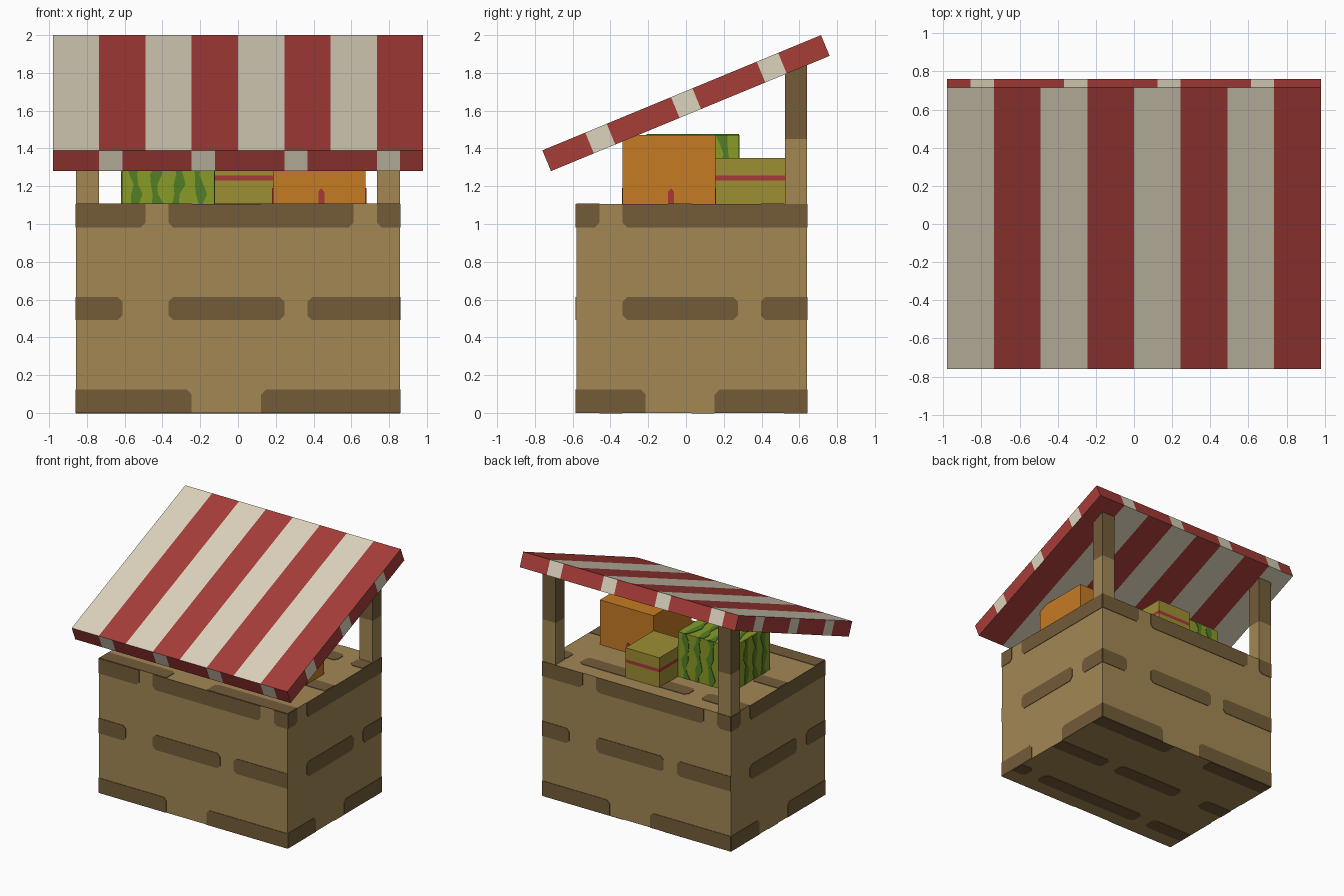
import bpy, bmesh, math
from mathutils import Vector, Matrix

cube = bpy.data.objects.get("Cube")
if cube:
    bpy.data.objects.remove(cube, do_unlink=True)


def material(name, rgb):
    """Flat material from display values 0-255, stored as linear."""
    lin = [(c / 255 / 12.92) if c < 11 else ((c / 255 + 0.055) / 1.055) ** 2.4 for c in rgb]
    m = bpy.data.materials.new(name)
    m.use_nodes = True
    m.diffuse_color = (*lin, 1)
    m.node_tree.nodes["Principled BSDF"].inputs["Base Color"].default_value = (*lin, 1)
    return m


CREAM = material("cream cloth", (220, 211, 188))
RED = material("red cloth", (167, 61, 57))
WOOD = material("light wood", (163, 135, 84))
DARK = material("dark wood", (115, 92, 57))
ORANGE = material("pumpkin orange", (197, 123, 36))
LIME = material("melon light green", (137, 155, 38))
GREEN = material("melon dark green", (82, 127, 38))
OLIVE = material("olive box", (158, 142, 52))
BAND = material("red ribbon", (170, 55, 57))


def finish(name, bm, mats):
    me = bpy.data.meshes.new(name)
    bm.to_mesh(me)
    bm.free()
    for m in mats:
        me.materials.append(m)
    ob = bpy.data.objects.new(name, me)
    bpy.context.collection.objects.link(ob)
    return ob


def block(lo, hi):
    """Box bmesh between two corners."""
    lo, hi = Vector(lo), Vector(hi)
    bm = bmesh.new()
    mat = Matrix.Translation((lo + hi) / 2) @ Matrix.Diagonal((*(hi - lo), 1))
    bmesh.ops.create_cube(bm, size=1, matrix=mat)
    return bm


def slice_at(bm, axis, values):
    """Cut the mesh across an axis at each value."""
    for v in values:
        co, no = Vector(), Vector()
        co[axis], no[axis] = v, 1
        bmesh.ops.bisect_plane(bm, geom=bm.verts[:] + bm.edges[:] + bm.faces[:],
                               plane_co=co, plane_no=no)


def sides(lo, hi):
    """Frames (origin, u, v, width, height) of a box's six faces."""
    (a, b, c), (d, e, f) = lo, hi
    X, Y, Z = Vector((1, 0, 0)), Vector((0, 1, 0)), Vector((0, 0, 1))
    w, l, h = d - a, e - b, f - c
    return {"front": (Vector((a, b, c)), X, Z, w, h),
            "right": (Vector((d, b, c)), Y, Z, l, h),
            "back": (Vector((d, e, c)), -X, Z, w, h),
            "left": (Vector((a, e, c)), -Y, Z, l, h),
            "top": (Vector((a, b, f)), X, Y, w, l),
            "bottom": (Vector((a, e, c)), X, -Y, w, l)}


def plate(bm, frame, outline, thick=0.004):
    """Thin painted plate lying on a box face."""
    o, u, v = frame[:3]
    n = u.cross(v)
    face = bm.faces.new([bm.verts.new(o + u * p + v * q - n * 0.002) for p, q in outline])
    ext = bmesh.ops.extrude_face_region(bm, geom=[face])["geom"]
    verts = [g for g in ext if isinstance(g, bmesh.types.BMVert)]
    bmesh.ops.translate(bm, verts=verts, vec=n * (thick + 0.002))


def worn_rect(u0, u1, v0, v1, w, h, c=0.025):
    """Rectangle with corners clipped unless they touch the face border."""
    pts = []
    for p, q, s, t, first_u in ((u0, v0, 1, 1, False), (u1, v0, -1, 1, True),
                                (u1, v1, -1, -1, False), (u0, v1, 1, -1, True)):
        if min(p, w - p) < 0.01 or min(q, h - q) < 0.01:
            pts.append((p, q))
        else:
            a, b = (p + s * c, q), (p, q + t * c)
            pts += [a, b] if first_u else [b, a]
    return pts


# Counter with dark plank marks
lo, hi = (-0.857, -0.58, 0), (0.857, 0.64, 1.105)
finish("counter", block(lo, hi), [WOOD])
LONG = {0: [(0, 5), (8, 14)], 4: [(0, 2), (4, 9), (10, 14)], 8: [(0, 3), (4, 12), (13, 14)]}
SHORT = {0: [(0, 3), (6, 10)], 4: [(2, 7), (8, 10)], 8: [(0, 1), (2, 10)]}
bm = bmesh.new()
for side, frame in sides(lo, hi).items():
    w, h = frame[3:]
    rows, cells = (SHORT, 10) if side in ("left", "right") else (LONG, 14)
    du, dv = w / cells, h / (10 if side in ("top", "bottom") else 9)
    for r, spans in rows.items():
        for s, e in spans:
            plate(bm, frame, worn_rect(s * du, e * du, r * dv, (r + 1) * dv, w, h))
bmesh.ops.recalc_face_normals(bm, faces=bm.faces[:])
finish("counter_plank_marks", bm, [DARK])

# Back posts, dark above the middle
for side, x in (("left", 0.737), ("right", -0.857)):
    bm = block((x, 0.523, 1.1), (x + 0.12, 0.64, 1.84))
    slice_at(bm, 2, [1.45])
    for f in bm.faces:
        f.material_index = int(f.calc_center_median().z > 1.45)
    finish(side + "_post", bm, [WOOD, DARK])

# Sloping striped awning
W, L, T = 1.96, 1.596, 0.119
bm = block((-W / 2, -L / 2, -T / 2), (W / 2, L / 2, T / 2))
slice_at(bm, 0, [W * (i / 16 - 0.5) for i in range(1, 16)])
slice_at(bm, 1, [L * (j / 13 - 0.5) for j in range(1, 13)])
bm.normal_update()
for f in bm.faces:
    c, n = f.calc_center_median(), f.normal
    i, j = int((c.x / W + 0.5) * 16), int((c.y / L + 0.5) * 13)
    if abs(n.z) > 0.5:
        cream = (i // 2) % 2 == 0
    elif abs(n.x) > 0.5:
        cream = j % 4 == 2
    else:
        cream = i % 4 == (2 if n.y < 0 else 1)
    f.material_index = 0 if cream else 1
awning = finish("awning", bm, [CREAM, RED])
awning.location = (0, 0, 1.64)
awning.rotation_euler.x = math.atan2(0.61, 1.475)

# Melon with wavy stripes
lo, hi = (-0.615, -0.21, 1.105), (-0.125, 0.28, 1.475)
hi = (hi[0], hi[1], 1.472)
finish("melon", block(lo, hi), [LIME])
bm = bmesh.new()
for k, (side, frame) in enumerate(sides(lo, hi).items()):
    if side == "bottom":
        continue
    w, h = frame[3:]
    for s in range(4):
        mid = w * (s + 0.6) / 4.3
        left, right = [], []
        for q in range(8):
            half = 0.021 + 0.011 * math.sin(q * 2.1 + s * 1.7 + k)
            shift = 0.012 * math.sin(q * 1.3 + s * 2.3 + k)
            left.append((mid + shift - half, h * q / 7))
            right.append((mid + shift + half, h * q / 7))
        plate(bm, frame, right + left[::-1])
bmesh.ops.recalc_face_normals(bm, faces=bm.faces[:])
finish("melon_stripes", bm, [GREEN])

# Pumpkin with a small pointed mark low on each side
lo, hi = (0.185, -0.335, 1.105), (0.675, 0.155, 1.472)
finish("pumpkin", block(lo, hi), [ORANGE])
bm = bmesh.new()
for side, frame in sides(lo, hi).items():
    if side not in ("top", "bottom"):
        plate(bm, frame, [(0.24, 0), (0.272, 0), (0.272, 0.065), (0.256, 0.085), (0.24, 0.065)])
bmesh.ops.recalc_face_normals(bm, faces=bm.faces[:])
finish("pumpkin_marks", bm, [BAND])

# Small box with a ribbon around it
bm = block((-0.125, 0.155, 1.105), (0.185, 0.523, 1.35))
slice_at(bm, 2, [1.23, 1.257])
for f in bm.faces:
    f.material_index = int(1.23 < f.calc_center_median().z < 1.257)
finish("ribbon_box", bm, [OLIVE, BAND])
